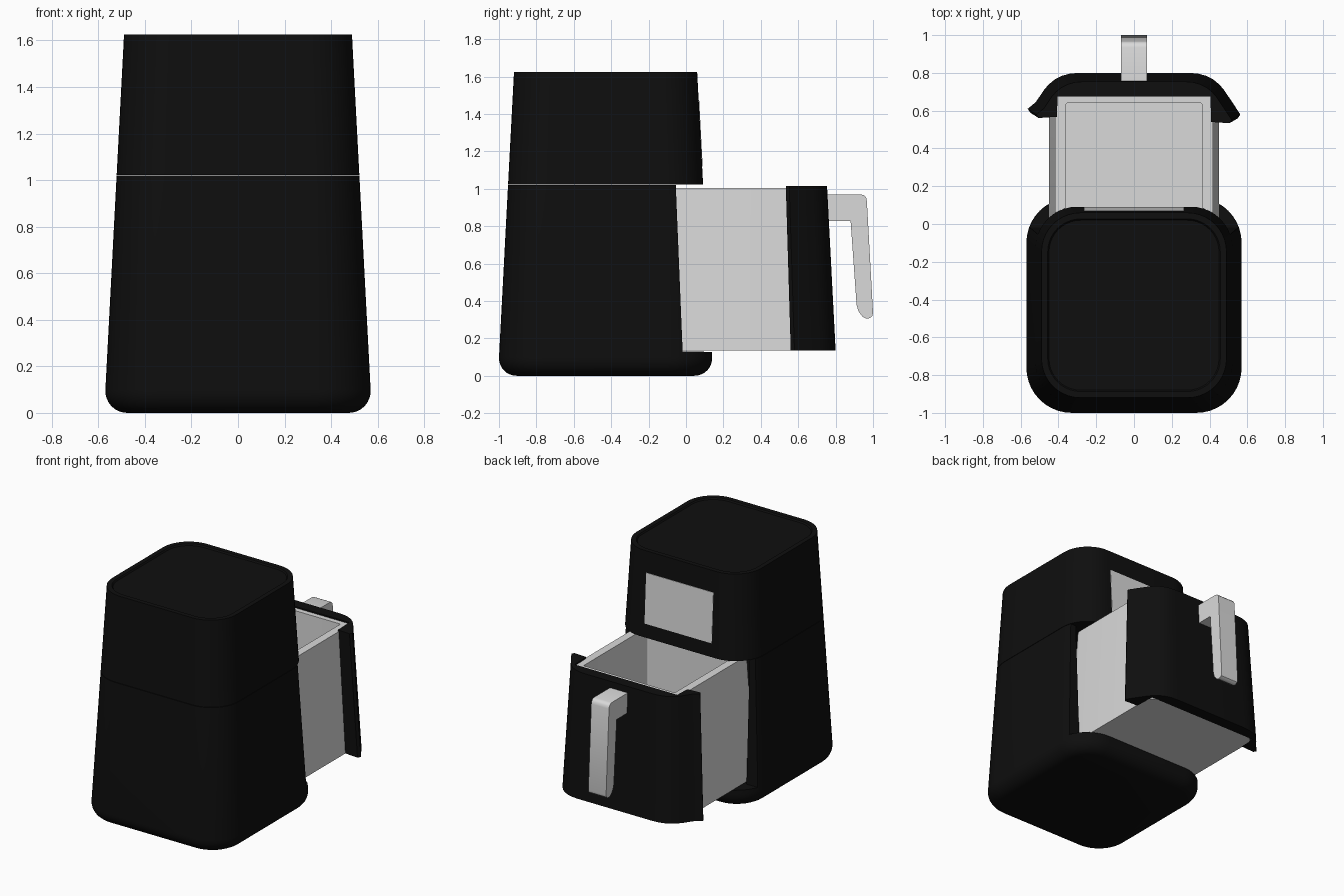
import bpy, bmesh, math

if "Cube" in bpy.data.objects:
    bpy.data.objects.remove(bpy.data.objects["Cube"])


def material(name, value):
    m = bpy.data.materials.new(name)
    m.diffuse_color = (value, value, value, 1)
    m.use_nodes = True
    m.node_tree.nodes["Principled BSDF"].inputs["Base Color"].default_value = m.diffuse_color
    return m


BLACK = material("matte black", 0.0045)
GREY = material("light grey", 0.7)


def loft(name, rings, mat):
    """Skin a list of equal-length point rings and cap both ends."""
    bm = bmesh.new()
    loops = [[bm.verts.new(p) for p in ring] for ring in rings]
    n = len(loops[0])
    for a, b in zip(loops, loops[1:]):
        for i in range(n):
            j = (i + 1) % n
            bm.faces.new((a[i], a[j], b[j], b[i]))
    bm.faces.new(loops[0][::-1])
    bm.faces.new(loops[-1])
    bmesh.ops.recalc_face_normals(bm, faces=bm.faces)
    mesh = bpy.data.meshes.new(name)
    bm.to_mesh(mesh)
    bm.free()
    ob = bpy.data.objects.new(name, mesh)
    bpy.context.collection.objects.link(ob)
    mesh.materials.append(mat)
    return ob


def ring(half, z, r, cy, steps=10):
    """Rounded square outline centred on x = 0, y = cy."""
    pts = []
    for q in range(4):
        sx, sy = ((1, 1), (-1, 1), (-1, -1), (1, -1))[q]
        for k in range(steps + 1):
            a = math.pi / 2 * (q + k / steps)
            pts.append((sx * (half - r) + r * math.cos(a),
                        cy + sy * (half - r) + r * math.sin(a), z))
    return pts


def extrude_x(name, profile, half, mat):
    return loft(name, [[(x, y, z) for y, z in profile] for x in (-half, half)], mat)


def activate(ob):
    bpy.ops.object.select_all(action='DESELECT')
    ob.select_set(True)
    bpy.context.view_layer.objects.active = ob


def smooth(ob):
    activate(ob)
    bpy.ops.object.shade_smooth_by_angle(angle=math.radians(32))


def cut(ob, cutter):
    activate(ob)
    mod = ob.modifiers.new("cut", 'BOOLEAN')
    mod.operation, mod.solver, mod.object = 'DIFFERENCE', 'EXACT', cutter
    bpy.ops.object.modifier_apply(modifier=mod.name)
    bpy.data.objects.remove(cutter)


CY = -0.43                                # body centre in y


def H(z):
    return 0.575 - 0.0525 * z             # tapering half width


def body_ring(z, inset=0.0):
    return ring(H(z) - inset, z, 0.42 * H(z) - inset, CY)


# Lower housing with rounded foot
rings = []
for k in range(9):
    a = math.pi / 2 * k / 8
    rings.append(body_ring(0.1 * (1 - math.sin(a)), 0.1 * (1 - math.cos(a))))
rings = rings[::-1] + [body_ring(1.02)]
lower = loft("lower_housing", rings, BLACK)
cut(lower, extrude_x("front_cutter", [(-0.058, 1.1), (-0.018, 0.13), (0.5, 0.13), (0.5, 1.1)], 1, BLACK))
cut(lower, extrude_x("cavity_cutter", [(-0.86, 1.1), (-0.86, 0.128), (0.5, 0.128), (0.5, 1.1)], 0.465, BLACK))
smooth(lower)

# Upper housing with a shallow recessed lid
top = 1.625
smooth(loft("upper_housing", [
    body_ring(1.023), body_ring(top), ring(0.457, top, 0.175, CY),
    ring(0.45, top - 0.01, 0.168, CY)], BLACK))

# Display plate lying on the sloped face above the drawer
z0, z1 = 1.12, 1.475
y0, y1 = CY + H(z0), CY + H(z1)
extrude_x("display_panel", [(y0 - 0.003, z0), (y0 + 0.003, z0),
                            (y1 + 0.003, z1), (y1 - 0.003, z1)], 0.265, GREY)

# Open drawer basket
BY = 0.27
smooth(loft("drawer_basket", [
    ring(0.45, 0.135, 0.07, BY), ring(0.417, 0.6 + 0.405, 0.065, BY + 0.015),
    ring(0.36, 1.005, 0.008, BY + 0.01), ring(0.36, 0.2, 0.008, BY + 0.01)], GREY))

# Drawer front wrapping around the basket
right = [(0.44, 0.715), (0.445, 0.567), (0.55, 0.56), (0.563, 0.58), (0.52, 0.645),
         (0.475, 0.712), (0.45, 0.74), (0.42, 0.765), (0.38, 0.785), (0.34, 0.796), (0.29, 0.80)]
left = [(-x, y + (0.03 if y < 0.6 else 0)) for x, y in right[::-1]]
outline = right + left
PY = 0.235
rings = []
for z in (0.135, 1.015):
    s = H(z) / H(0.135)
    rings.append([(x * s, PY + (y - PY) * s, z) for x, y in outline])
smooth(loft("drawer_front", rings, BLACK))

# Handle
handle = [(0.75, 0.97), (0.935, 0.97), (0.952, 0.965), (0.963, 0.953), (0.967, 0.935),
          (1.0, 0.335), (0.995, 0.318), (0.982, 0.308), (0.965, 0.305), (0.945, 0.315),
          (0.922, 0.345), (0.912, 0.38), (0.88, 0.828), (0.75, 0.828)]
smooth(extrude_x("drawer_handle", handle, 0.07, GREY))
